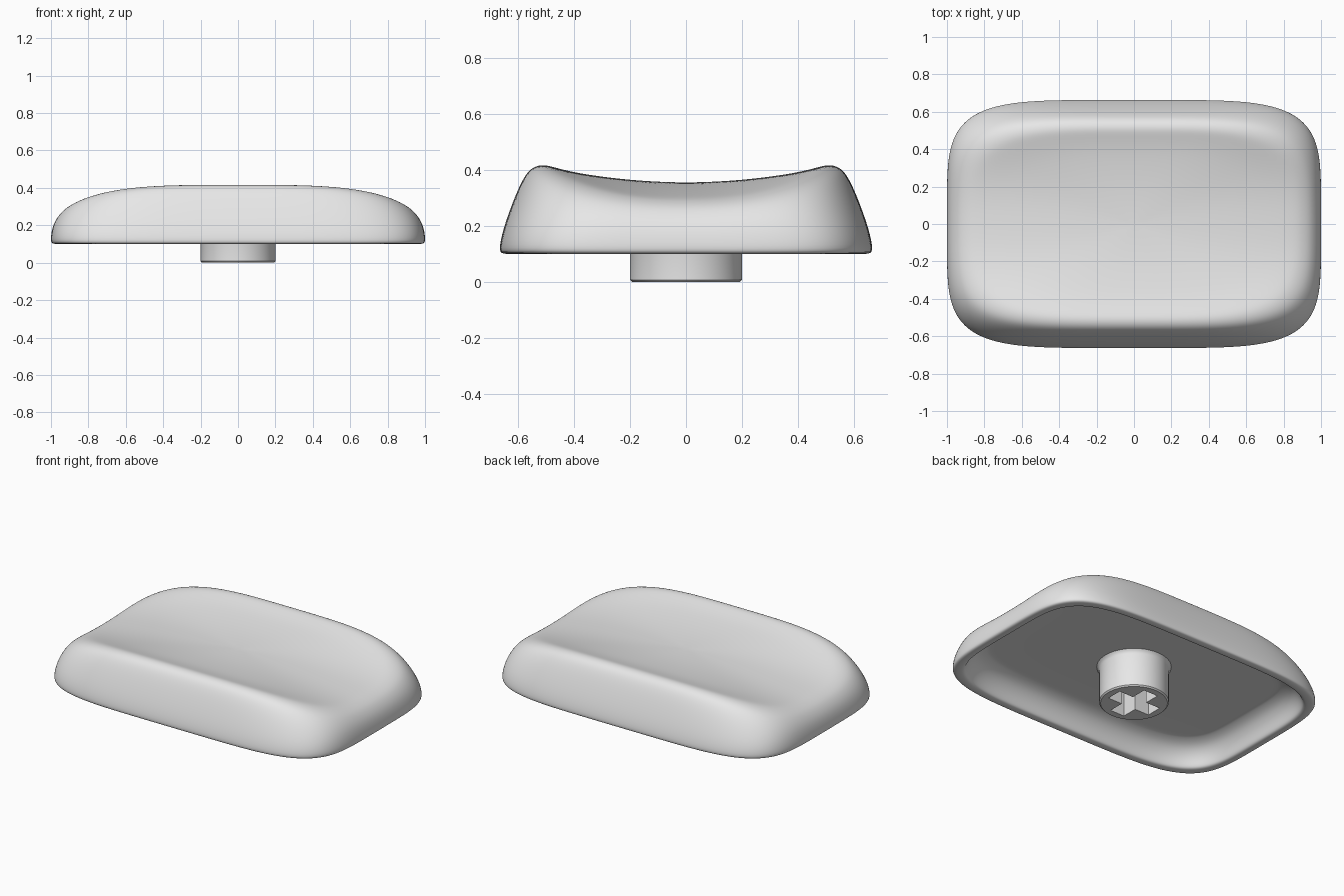
import bpy, bmesh
from math import cos, sin, pi

cube = bpy.data.objects.get("Cube")
if cube:
    bpy.data.objects.remove(cube, do_unlink=True)

grey = bpy.data.materials.new("light grey plastic")
grey.use_nodes = True
grey.diffuse_color = (0.8, 0.8, 0.8, 1)
grey.node_tree.nodes["Principled BSDF"].inputs["Base Color"].default_value = (0.8, 0.8, 0.8, 1)


def add_object(name, bm):
    bmesh.ops.recalc_face_normals(bm, faces=bm.faces)
    mesh = bpy.data.meshes.new(name)
    bm.to_mesh(mesh)
    bm.free()
    mesh.materials.append(grey)
    ob = bpy.data.objects.new(name, mesh)
    bpy.context.collection.objects.link(ob)
    return ob


def loft(name, rings, segments):
    """Join rings of (half x, half y, squareness, z at the ends, z at the sides), closing both tips."""
    bm = bmesh.new()
    loops = []
    for hx, hy, n, z_end, z_side in rings:
        loop = []
        for i in range(segments):
            a = 2 * pi * i / segments
            c, s = cos(a), sin(a)
            r = (abs(c) ** n + abs(s) ** n) ** (-1 / n)
            z = z_end + (z_side - z_end) * abs(r * s) ** 2.6
            loop.append(bm.verts.new((hx * r * c, hy * r * s, z)))
        loops.append(loop)
    for low, high in zip(loops, loops[1:]):
        for i in range(segments):
            j = (i + 1) % segments
            bm.faces.new((low[i], low[j], high[j], high[i]))
    bm.faces.new(loops[0][::-1])
    bm.faces.new(loops[-1])
    return add_object(name, bm)


# Cap shell: cavity roof, inner wall, lip, outer wall, raised rim
shell = [
    (0.05, 0.03, 2, 0.24, 0.24),
    (0.45, 0.27, 4, 0.24, 0.24),
    (0.82, 0.48, 5, 0.24, 0.24),
    (0.835, 0.495, 5, 0.238, 0.238),
    (0.89, 0.55, 5, 0.215, 0.215),
    (0.925, 0.59, 5, 0.16, 0.16),
    (0.938, 0.603, 5, 0.112, 0.112),
    (0.95, 0.615, 5, 0.1, 0.1),
    (0.99, 0.655, 5, 0.1, 0.1),
    (1.003, 0.668, 5, 0.112, 0.112),
    (0.997, 0.652, 5, 0.17, 0.19),
    (0.982, 0.612, 4.6, 0.216, 0.30),
    (0.955, 0.578, 4.2, 0.253, 0.375),
    (0.93, 0.55, 3.9, 0.273, 0.409),
    (0.90, 0.51, 3.7, 0.288, 0.42),
    (0.86, 0.47, 3.6, 0.302, 0.409),
]
# Scooped top surface
for t in (0.86, 0.7, 0.5, 0.3, 0.1):
    shell.append((0.86 * t, 0.47 * t, 2 + 1.6 * t, 0.355 - 0.053 * t * t, 0.355 + 0.05 * t * t))
cap = loft("key_cap_shell", shell, 64)
cap.data.shade_smooth()
cap.modifiers.new("smooth", "SUBSURF").levels = 2
cap.modifiers["smooth"].render_levels = 2

# Round stem that flares into the cavity roof
stem = loft("stem", [
    (0.192, 0.192, 2, 0, 0),
    (0.2, 0.2, 2, 0.008, 0.008),
    (0.2, 0.2, 2, 0.215, 0.215),
    (0.206, 0.206, 2, 0.232, 0.232),
    (0.22, 0.22, 2, 0.245, 0.245),
], 64)
bpy.ops.object.select_all(action="DESELECT")
stem.select_set(True)
bpy.context.view_layer.objects.active = stem
bpy.ops.object.shade_smooth_by_angle(angle=0.6)

# Cross-shaped socket in the stem
for name, sx, sy in (("socket_cutter_wide", 0.3, 0.1), ("socket_cutter_deep", 0.1, 0.3)):
    bm = bmesh.new()
    bmesh.ops.create_cube(bm, size=1)
    bmesh.ops.scale(bm, vec=(sx, sy, 0.4), verts=bm.verts)
    cutter = add_object(name, bm)
    cutter.hide_render = True
    cutter.hide_set(True)
    cut = stem.modifiers.new(name, "BOOLEAN")
    cut.operation = "DIFFERENCE"
    cut.solver = "EXACT"
    cut.object = cutter
